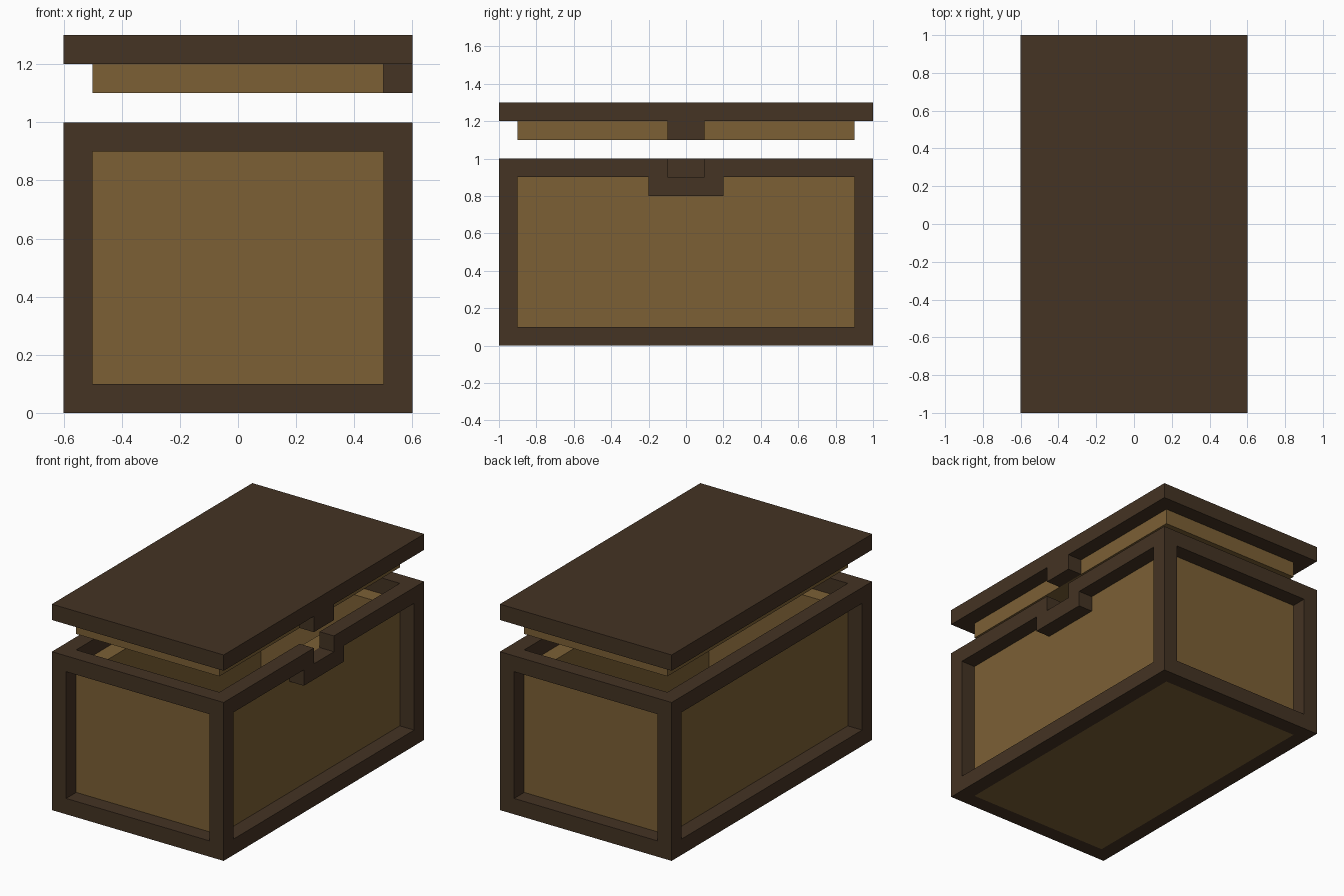
import bpy
import bmesh
import math

cube = bpy.data.objects.get("Cube")
if cube:
    bpy.data.objects.remove(cube, do_unlink=True)


def make_material(name, rgb):
    mat = bpy.data.materials.new(name)
    mat.use_nodes = True
    mat.diffuse_color = (*rgb, 1)
    bsdf = next(n for n in mat.node_tree.nodes if n.type == 'BSDF_PRINCIPLED')
    bsdf.inputs["Base Color"].default_value = (*rgb, 1)
    return mat


dark_wood = make_material("dark wood", (0.058, 0.033, 0.0168))
light_wood = make_material("light wood", (0.2016, 0.117, 0.0356))


def build_blocks(name, mat, xs, ys, zs, solid=lambda x, y, z: True):
    """Fill the grid cells whose centre is solid, keeping only the outer skin."""
    grid = (xs, ys, zs)

    def filled(cell):
        if any(not 0 <= c < len(g) - 1 for c, g in zip(cell, grid)):
            return False
        return solid(*((g[c] + g[c + 1]) / 2 for c, g in zip(cell, grid)))

    bm = bmesh.new()
    for i in range(len(xs) - 1):
        for j in range(len(ys) - 1):
            for k in range(len(zs) - 1):
                cell = (i, j, k)
                if not filled(cell):
                    continue
                for axis in range(3):
                    for side in (0, 1):
                        near = list(cell)
                        near[axis] += 2 * side - 1
                        if filled(near):
                            continue
                        u, v = (axis + 1) % 3, (axis + 2) % 3
                        corners = []
                        for du, dv in ((0, 0), (1, 0), (1, 1), (0, 1)):
                            p = list(cell)
                            p[axis] += side
                            p[u] += du
                            p[v] += dv
                            corners.append(bm.verts.new([g[c] for g, c in zip(grid, p)]))
                        bm.faces.new(corners if side else corners[::-1])
    bmesh.ops.remove_doubles(bm, verts=bm.verts, dist=1e-4)
    bmesh.ops.dissolve_limit(bm, angle_limit=math.radians(1),
                             verts=bm.verts, edges=bm.edges)
    mesh = bpy.data.meshes.new(name)
    bm.to_mesh(mesh)
    bm.free()
    mesh.materials.append(mat)
    obj = bpy.data.objects.new(name, mesh)
    bpy.context.collection.objects.link(obj)
    return obj


# Frame: the twelve edge beams, with a notched catch on the +x side
def frame_solid(x, y, z):
    if x > 0.5 and z > 0.9 and abs(y) < 0.1:
        return False
    if x > 0.5 and 0.8 < z < 0.9 and abs(y) < 0.2:
        return True
    return (abs(x) > 0.5) + (abs(y) > 0.9) + (z < 0.1 or z > 0.9) >= 2


build_blocks("chest_frame", dark_wood,
             [-0.6, -0.5, 0.5, 0.6],
             [-1, -0.9, -0.2, -0.1, 0.1, 0.2, 0.9, 1],
             [0, 0.1, 0.8, 0.9, 1], frame_solid)

# Open tub: recessed side panels and a floor, one board thick
build_blocks("chest_panels", light_wood,
             [-0.5, -0.4, 0.4, 0.5], [-0.9, -0.8, 0.8, 0.9], [0, 0.1, 0.9],
             lambda x, y, z: abs(x) > 0.4 or abs(y) > 0.8 or z < 0.1)

# Floating lid: top slab with the latch tab, and the inner plug
build_blocks("lid_top", dark_wood,
             [-0.6, 0.5, 0.6], [-1, -0.1, 0.1, 1], [1.1, 1.2, 1.3],
             lambda x, y, z: z > 1.2 or (x > 0.5 and abs(y) < 0.1))
build_blocks("lid_plug", light_wood, [-0.5, 0.5], [-0.9, 0.9], [1.1, 1.2])
